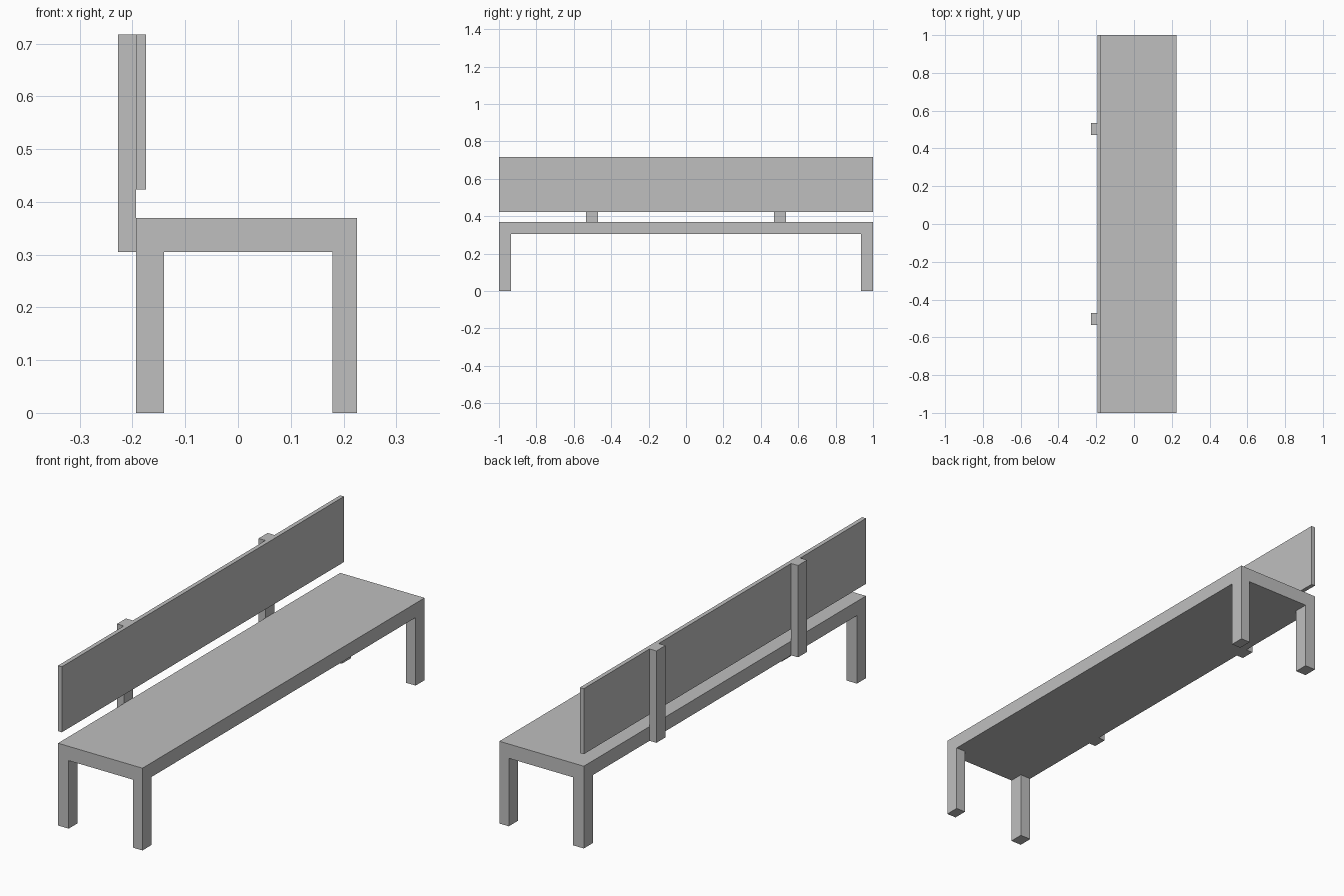
import bpy
import bmesh

cube = bpy.data.objects.get("Cube")
if cube:
    bpy.data.objects.remove(cube, do_unlink=True)

grey = bpy.data.materials.new("light grey")
grey.use_nodes = True
colour = (0.52, 0.52, 0.52, 1)
grey.diffuse_color = colour
grey.node_tree.nodes["Principled BSDF"].inputs["Base Color"].default_value = colour


def finish(name, bm):
    bmesh.ops.recalc_face_normals(bm, faces=bm.faces[:])
    mesh = bpy.data.meshes.new(name)
    bm.to_mesh(mesh)
    bm.free()
    mesh.materials.append(grey)
    obj = bpy.data.objects.new(name, mesh)
    bpy.context.collection.objects.link(obj)
    return obj


def box(name, low, high):
    bm = bmesh.new()
    bmesh.ops.create_cube(bm, size=1)
    for v in bm.verts:
        for i in range(3):
            v.co[i] = low[i] if v.co[i] < 0 else high[i]
    return finish(name, bm)


# Seat slab with four corner legs, extruded from one gridded sheet
seat_bottom, seat_top = 0.305, 0.369
xs = (-0.193, -0.14, 0.179, 0.226)
ys = (-1, -0.936, 0.936, 1)
bm = bmesh.new()
grid = [[bm.verts.new((x, y, seat_bottom)) for y in ys] for x in xs]
cells = {}
for i in range(3):
    for j in range(3):
        cells[i, j] = bm.faces.new((grid[i][j], grid[i + 1][j],
                                    grid[i + 1][j + 1], grid[i][j + 1]))
corners = [cells[i, j] for i in (0, 2) for j in (0, 2)]


def extrude(faces, height, keep):
    result = bmesh.ops.extrude_face_region(bm, geom=faces, use_keep_orig=keep)
    for element in result["geom"]:
        if isinstance(element, bmesh.types.BMVert):
            element.co.z = height


extrude(list(cells.values()), seat_top, True)
for face in corners:
    extrude([face], 0, False)
    if face.is_valid:
        bmesh.ops.delete(bm, geom=[face], context='FACES_ONLY')
finish("seat_and_legs", bm)

# Backrest board
box("backrest_board", (-0.193, -1, 0.423), (-0.174, 1, 0.717))

# Two posts carrying the board behind the seat
for side, name in ((-1, "front_backrest_post"), (1, "rear_backrest_post")):
    y0, y1 = sorted((side * 0.47, side * 0.534))
    box(name, (-0.227, y0, seat_bottom), (-0.193, y1, 0.717))
